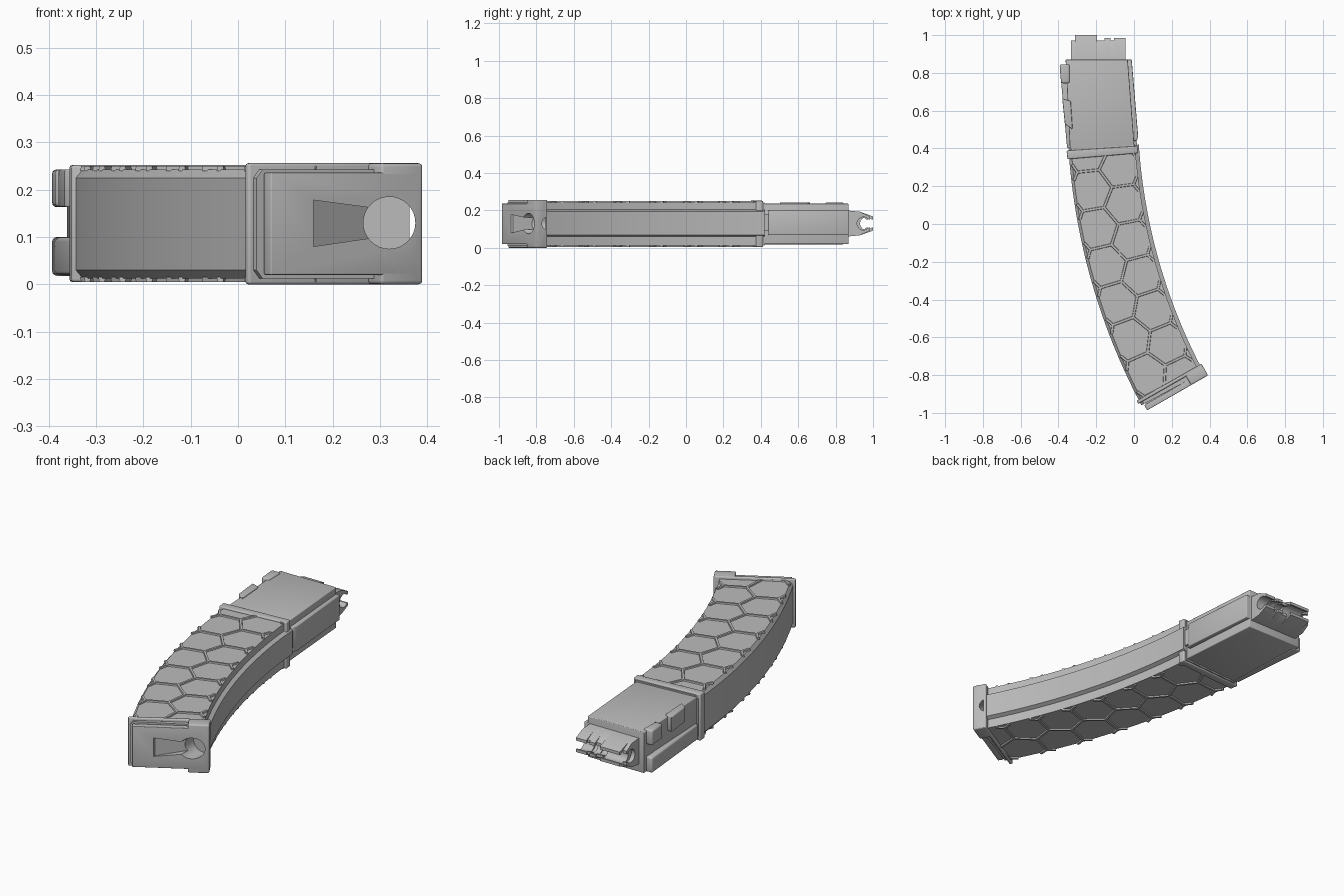
import bpy, bmesh, math
from mathutils import Vector

cube = bpy.data.objects.get("Cube")
if cube:
    bpy.data.objects.remove(cube, do_unlink=True)

grey = bpy.data.materials.new("plain grey")
grey.use_nodes = True
GREY = (0.5, 0.5, 0.5, 1)
grey.diffuse_color = GREY
grey.node_tree.nodes["Principled BSDF"].inputs["Base Color"].default_value = GREY

CX, CY = 3.006, 0.618           # centre of the casing's bend
R_IN, R_OUT, R_MID = 3.007, 3.36, 3.18


def finish(name, bm, bevel=0.0, smooth=False):
    bmesh.ops.recalc_face_normals(bm, faces=bm.faces)
    mesh = bpy.data.meshes.new(name)
    bm.to_mesh(mesh)
    bm.free()
    mesh.materials.append(grey)
    ob = bpy.data.objects.new(name, mesh)
    bpy.context.collection.objects.link(ob)
    bpy.ops.object.select_all(action="DESELECT")
    ob.select_set(True)
    bpy.context.view_layer.objects.active = ob
    if bevel:
        mod = ob.modifiers.new("bevel", "BEVEL")
        mod.width, mod.segments = bevel, 3
        mod.limit_method = "ANGLE"
        bpy.ops.object.modifier_apply(modifier=mod.name)
    if smooth or bevel:
        bpy.ops.object.shade_smooth_by_angle(angle=math.radians(35))
    return ob


def loft(name, rings, bevel=0.0, smooth=False):
    """Skin a list of equal rings of points and cap both ends."""
    bm = bmesh.new()
    rows = [[bm.verts.new(p) for p in ring] for ring in rings]
    n = len(rows[0])
    for a, b in zip(rows, rows[1:]):
        for i in range(n):
            j = (i + 1) % n
            bm.faces.new((a[i], a[j], b[j], b[i]))
    bm.faces.new(rows[0])
    bm.faces.new(rows[-1])
    return finish(name, bm, bevel, smooth)


def prism(name, plan, z0, z1, bevel=0.0):
    return loft(name, [[(x, y, z) for x, y in plan] for z in (z0, z1)], bevel)


def bend(r, angle, z):
    return (CX - r * math.cos(angle), CY - r * math.sin(angle), z)


# Curved casing with chamfered back and a raised front rib
section = [(R_OUT, 0.03), (3.345, 0.012), (R_IN, 0.012), (R_IN, 0.06),
           (2.987, 0.07), (2.987, 0.195), (R_IN, 0.205), (R_IN, 0.243),
           (3.345, 0.243), (R_OUT, 0.225)]
STEPS = 40
angles = [math.radians(3.8 + 24.2 * i / STEPS) for i in range(STEPS + 1)]
casing = loft("curved_casing", [[bend(r, a, z) for r, z in section] for a in angles],
              smooth=True)

# Raised honeycomb ridges on both broad sides
SIDE, HALF = 0.115, 0.008
W_MAX, S_MIN, S_MAX = 0.165, 0.235, 1.53


def clip(p, q, axis, low, high):
    """Trim segment p-q to a range on one axis."""
    if p[axis] > q[axis]:
        p, q = q, p
    if q[axis] <= low or p[axis] >= high:
        return None
    d = q - p
    start, end = p.copy(), q.copy()
    if p[axis] < low:
        start = p + d * ((low - p[axis]) / d[axis])
    if q[axis] > high:
        end = p + d * ((high - p[axis]) / d[axis])
    return start, end


def add_ridge(bm, p, q, z_base, z_top):
    along = (q - p).normalized()
    side = Vector((-along.y, along.x))
    p, q = p - along * HALF * 0.5, q + along * HALF * 0.5
    rings = []
    for z, half in ((z_base, HALF), (z_top, HALF * 0.7)):
        corners = (p + side * half, q + side * half, q - side * half, p - side * half)
        rings.append([bm.verts.new(bend(R_MID + c.x, c.y / R_MID, z)) for c in corners])
    for i in range(4):
        j = (i + 1) % 4
        bm.faces.new((rings[0][i], rings[0][j], rings[1][j], rings[1][i]))
    bm.faces.new(rings[0])
    bm.faces.new(rings[1])


for label, z_base, z_top in (("upper", 0.24, 0.250), ("lower", 0.015, 0.005)):
    bm = bmesh.new()
    for col in range(-2, 4):
        for row in range(0, 9):
            mid = Vector(((col - 0.5) * SIDE * 1.5,
                          (row + 0.5 * (col % 2)) * SIDE * math.sqrt(3) + 0.13))
            pts = [mid + SIDE * Vector((math.cos(k * math.pi / 3), math.sin(k * math.pi / 3)))
                   for k in range(4)]
            for p, q in zip(pts, pts[1:]):
                seg = clip(p, q, 0, -W_MAX, W_MAX)
                seg = seg and clip(*seg, 1, S_MIN, S_MAX)
                if seg and (seg[1] - seg[0]).length > 0.005:
                    add_ridge(bm, *seg, z_base, z_top)
    finish(label + "_honeycomb", bm)

# Collar between the curved casing and the straight neck
prism("collar", [(-0.357, 0.388), (-0.352, 0.343), (0.022, 0.375), (0.018, 0.413)],
      0.005, 0.252, 0.006)

# Straight neck with front rib, latch block, back rail, tab and wedge
prism("neck", [(-0.362, 0.87), (-0.338, 0.37), (0.004, 0.39), (-0.033, 0.87)],
      0.02, 0.236, 0.004)
prism("neck_front_rib", [(-0.06, 0.87), (-0.02, 0.44), (0.015, 0.44), (0.022, 0.465),
                         (-0.012, 0.87)], 0.068, 0.2, 0.004)
prism("latch_block", [(-0.02, 0.4), (0.018, 0.4), (0.014, 0.44), (-0.02, 0.44)], 0.09, 0.18)
prism("back_rail", [(-0.394, 0.845), (-0.34, 0.845), (-0.32, 0.4), (-0.354, 0.4)],
      0.018, 0.1, 0.01)
prism("back_tab", [(-0.394, 0.845), (-0.34, 0.845), (-0.34, 0.745), (-0.386, 0.745)],
      0.163, 0.243, 0.01)
prism("back_wedge", [(-0.38, 0.665), (-0.335, 0.65), (-0.325, 0.5), (-0.366, 0.53)],
      0.163, 0.243, 0.004)


# Feed lips: tapered block with a round channel running across
def lip_profile(x, end):
    notch = [(end - 0.035 + 0.035 * math.cos(t), 0.13 + 0.035 * math.sin(t))
             for t in (math.radians(40 + 280 * i / 12) for i in range(13))]
    prof = [(0.86, 0.06), (0.86, 0.2), (0.93, 0.193), (end, 0.168)]
    prof += [(end, notch[0][1])] + notch + [(end, notch[-1][1])]
    prof += [(end, 0.092), (0.93, 0.067)]
    return [(x, y, z) for y, z in reversed(prof)]


lips = [(-0.333, -0.312, 0.972), (-0.312, -0.195, 1.0), (-0.195, -0.155, 0.972),
        (-0.155, -0.125, 0.984), (-0.125, -0.105, 0.972), (-0.105, -0.045, 0.984)]
for i, (x0, x1, end) in enumerate(lips):
    loft("feed_lip_%d" % (i + 1), [lip_profile(x0, end), lip_profile(x1, end)], smooth=True)

# Base: flange, slide plate and full-height end block, set square to the casing's end
tilt = math.radians(29.8)


def base_block(name, u0, u1, d0, d1, z0, z1, bevel):
    plan = [(0.026 + u * math.cos(tilt) + d * math.sin(tilt),
             -0.934 + u * math.sin(tilt) - d * math.cos(tilt))
            for u, d in ((u0, d0), (u1, d0), (u1, d1), (u0, d1))]
    return prism(name, plan, z0, z1, bevel)


base = [
    base_block("base_flange", -0.012, 0.384, -0.004, 0.014, 0.0, 0.256, 0.006),
    base_block("base_slide", 0.022, 0.36, 0.01, 0.05, 0.028, 0.228, 0),
    base_block("base_plate", 0.012, 0.37, 0.036, 0.067, 0.02, 0.236, 0.003),
    base_block("base_end_block", 0.28, 0.384, 0.0, 0.067, 0.0, 0.256, 0.008),
]

# Keyhole cut into the base
bm = bmesh.new()
hole = [(0.32 + 0.055 * math.cos(t), 0.13 + 0.055 * math.sin(t))
        for t in (2 * math.pi * i / 32 for i in range(32))]
hole_cutter = loft("hole_cutter", [[(x, y, z) for x, z in hole] for y in (-1.1, -0.75)])
slot = [(0.16, 0.08, -0.925), (0.16, 0.178, -0.925), (0.31, 0.158, -0.78), (0.31, 0.102, -0.78)]
slot_cutter = loft("slot_cutter", [[(x, -1.1, z) for x, z, y in slot],
                                   [(x, y, z) for x, z, y in slot]])
bm.free()
for ob in base + [casing]:
    bpy.context.view_layer.objects.active = ob
    for cutter in (hole_cutter, slot_cutter):
        mod = ob.modifiers.new("cut", "BOOLEAN")
        mod.operation, mod.solver, mod.object = "DIFFERENCE", "EXACT", cutter
        bpy.ops.object.modifier_apply(modifier=mod.name)
for cutter in (hole_cutter, slot_cutter):
    bpy.data.objects.remove(cutter, do_unlink=True)
